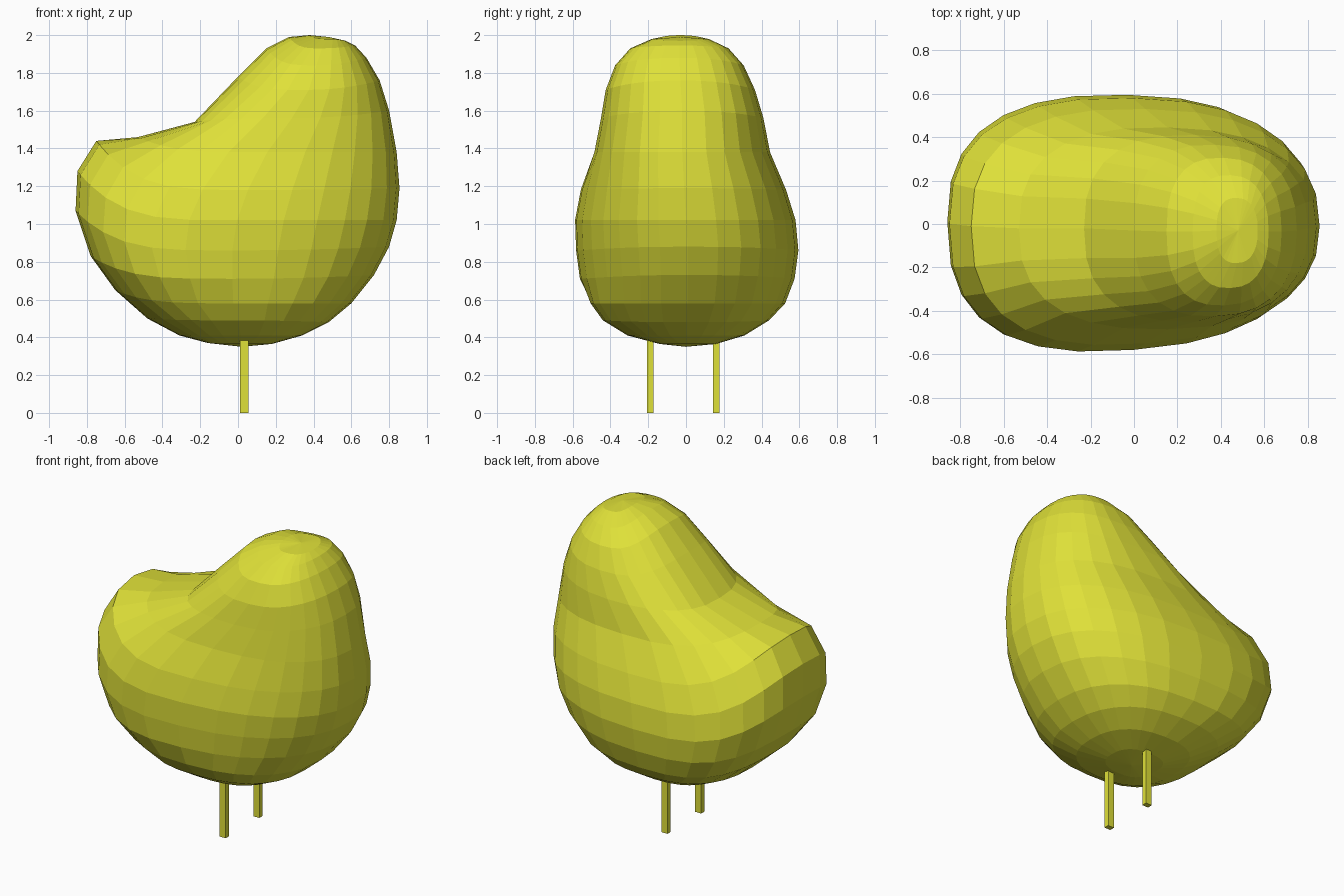
import bpy, bmesh
from math import sin, cos, pi, copysign

if "Cube" in bpy.data.objects:
    bpy.data.objects.remove(bpy.data.objects["Cube"])

SEGMENTS = 28

lime = bpy.data.materials.new("lime_yellow")
lime.diffuse_color = (0.74, 0.75, 0.04, 1)
lime.use_nodes = True
lime.node_tree.nodes["Principled BSDF"].inputs["Base Color"].default_value = lime.diffuse_color


def finish(name, bm):
    bmesh.ops.recalc_face_normals(bm, faces=bm.faces)
    mesh = bpy.data.meshes.new(name)
    bm.to_mesh(mesh)
    bm.free()
    mesh.materials.append(lime)
    obj = bpy.data.objects.new(name, mesh)
    bpy.context.collection.objects.link(obj)


# Body rings, bottom to top: tail-side x, z; breast-side x, z; flank z; half width; y shift
RINGS = [
    (-0.16, 0.370, 0.18, 0.365, 0.365, 0.15, 0.01),
    (-0.31, 0.41, 0.34, 0.41, 0.41, 0.31, 0.0),
    (-0.48, 0.50, 0.48, 0.48, 0.49, 0.44, 0.0),
    (-0.65, 0.65, 0.60, 0.58, 0.58, 0.515, 0.01),
    (-0.78, 0.83, 0.72, 0.73, 0.71, 0.565, 0.01),
    (-0.86, 1.07, 0.80, 0.88, 0.86, 0.585, 0.01),
    (-0.85, 1.28, 0.84, 1.02, 1.02, 0.58, 0.0),
    (-0.75, 1.44, 0.855, 1.19, 1.18, 0.54, -0.01),
    (-0.53, 1.46, 0.84, 1.38, 1.38, 0.465, -0.02),
    (-0.23, 1.54, 0.80, 1.60, 1.56, 0.43, -0.02),
    (0.00, 1.78, 0.75, 1.76, 1.71, 0.395, -0.03),
    (0.15, 1.93, 0.68, 1.88, 1.84, 0.34, -0.035),
    (0.27, 1.99, 0.62, 1.945, 1.93, 0.26, -0.035),
    (0.38, 2.00, 0.57, 1.97, 1.98, 0.15, -0.03),
]

# Body: rounded egg-like rings, fuller at the tail where they lift, closed by two poles
bm = bmesh.new()
loops = []
for k, (xl, zl, xr, zr, zm, ry, dy) in enumerate(RINGS):
    loop = []
    for i in range(SEGMENTS):
        a = 2 * pi * i / SEGMENTS
        e = 0.81 + 0.03 * cos(a)
        c = copysign(abs(cos(a)) ** e, cos(a))
        s = copysign(abs(sin(a)) ** e, sin(a))
        taper = 0.11 if s < 0 and 3 < k < 8 else 0.03   # the front flank swells near the tail
        x = (xl + xr) / 2 + (xr - xl) / 2 * c
        y = dy + ry * s * (1 - taper * c)
        z = zm + ((zr - zm) * c * c if c > 0 else (zl - zm) * c ** 4)
        loop.append(bm.verts.new((x, y, z)))
    loops.append(loop)
bottom = bm.verts.new((0.02, 0, 0.35))
top = bm.verts.new((0.48, -0.03, 1.99))
for i in range(SEGMENTS):
    j = (i + 1) % SEGMENTS
    bm.faces.new((bottom, loops[0][j], loops[0][i]))
    bm.faces.new((top, loops[-1][i], loops[-1][j]))
    for lo, hi in zip(loops, loops[1:]):
        bm.faces.new((lo[i], lo[j], hi[j], hi[i]))
finish("bird_body", bm)

# Legs: two thin square posts
for name, y in (("front_leg", -0.19), ("back_leg", 0.16)):
    bm = bmesh.new()
    bmesh.ops.create_cube(bm, size=1)
    bmesh.ops.scale(bm, vec=(0.044, 0.034, 0.44), verts=bm.verts)
    bmesh.ops.translate(bm, vec=(0.033, y, 0.22), verts=bm.verts)
    finish(name, bm)
